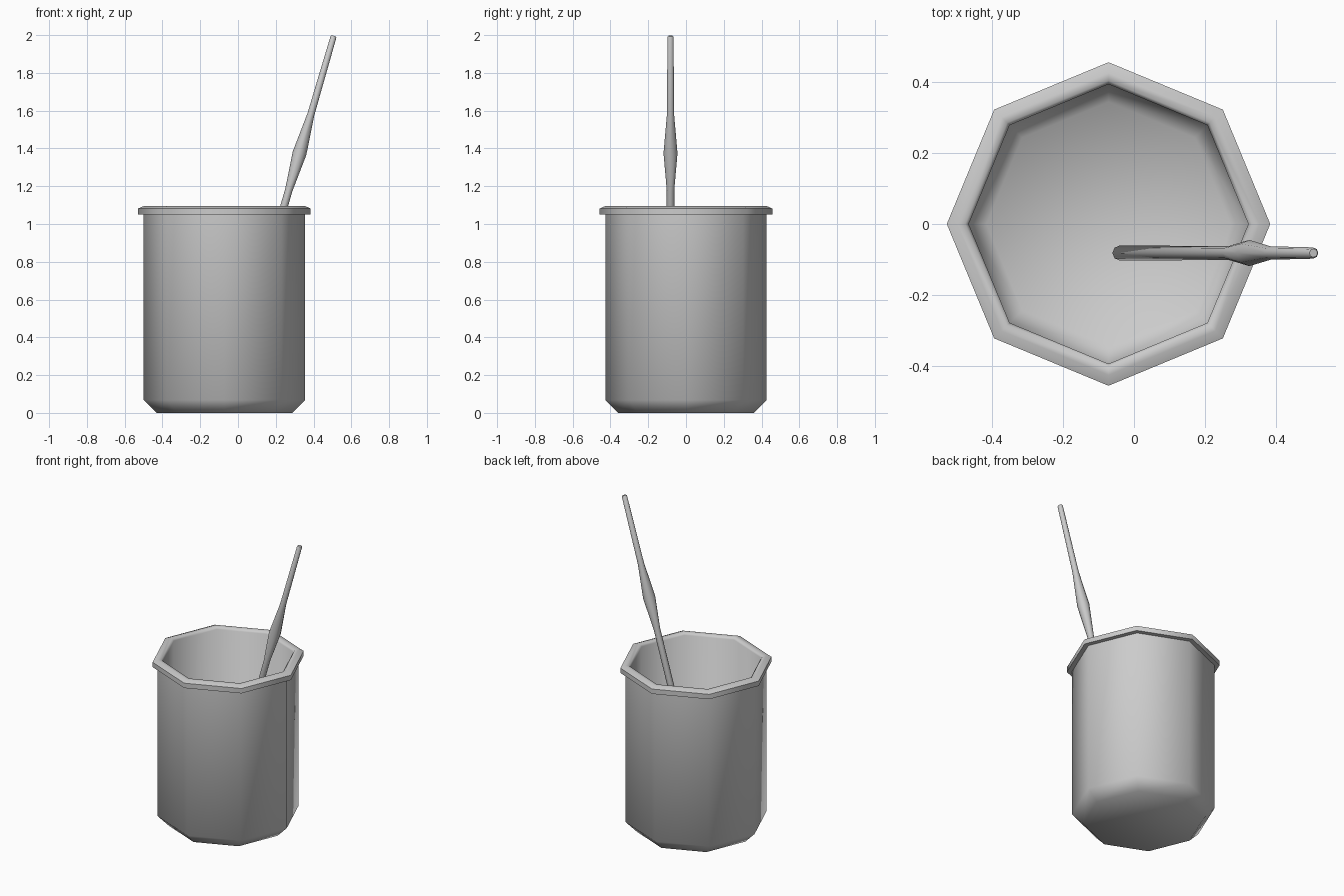
import bpy, bmesh, math
from mathutils import Vector, Matrix

if "Cube" in bpy.data.objects:
    bpy.data.objects.remove(bpy.data.objects["Cube"])


def lathe(name, profile, sides, matrix):
    """Revolve a (radius, height) profile; both ends are capped."""
    bm = bmesh.new()
    rings = []
    for r, z in profile:
        rings.append([bm.verts.new((r * math.cos(2 * math.pi * i / sides),
                                    r * math.sin(2 * math.pi * i / sides), z))
                      for i in range(sides)])
    for a, b in zip(rings, rings[1:]):
        for i in range(sides):
            j = (i + 1) % sides
            bm.faces.new((a[i], a[j], b[j], b[i]))
    bm.faces.new(rings[0][::-1])
    bm.faces.new(rings[-1])
    bmesh.ops.recalc_face_normals(bm, faces=bm.faces)
    mesh = bpy.data.meshes.new(name)
    bm.to_mesh(mesh)
    bm.free()
    obj = bpy.data.objects.new(name, mesh)
    bpy.context.collection.objects.link(obj)
    obj.matrix_world = matrix
    bpy.ops.object.select_all(action='DESELECT')
    obj.select_set(True)
    bpy.context.view_layer.objects.active = obj
    bpy.ops.object.shade_smooth_by_angle(angle=math.radians(50))
    return obj


# Octagonal beaker: outer wall, rolled rim, then inner wall down to the floor
lathe("beaker", [(0.36, 0), (0.427, 0.068), (0.427, 1.05), (0.457, 1.05),
                 (0.457, 1.082), (0.427, 1.095), (0.405, 1.093), (0.395, 1.08),
                 (0.395, 0.085), (0.345, 0.035)],
      8, Matrix.Translation((-0.072, 0, 0)))

# Leaning stirring rod with a swollen grip
base = Vector((-0.043, -0.082, 0.11))
tip = Vector((0.507, -0.082, 1.996))
axis = tip - base
length = axis.length
along = lambda z: (z - base.z) / (tip.z - base.z) * length
tilt = axis.to_track_quat('Z', 'Y').to_matrix().to_4x4()
lathe("stirring_rod", [(0.015, 0), (0.021, 0.008), (0.020, along(1.18)),
                       (0.037, along(1.375)), (0.019, along(1.58)),
                       (0.016, length - 0.006), (0.012, length)],
      8, Matrix.Translation(base) @ tilt)
